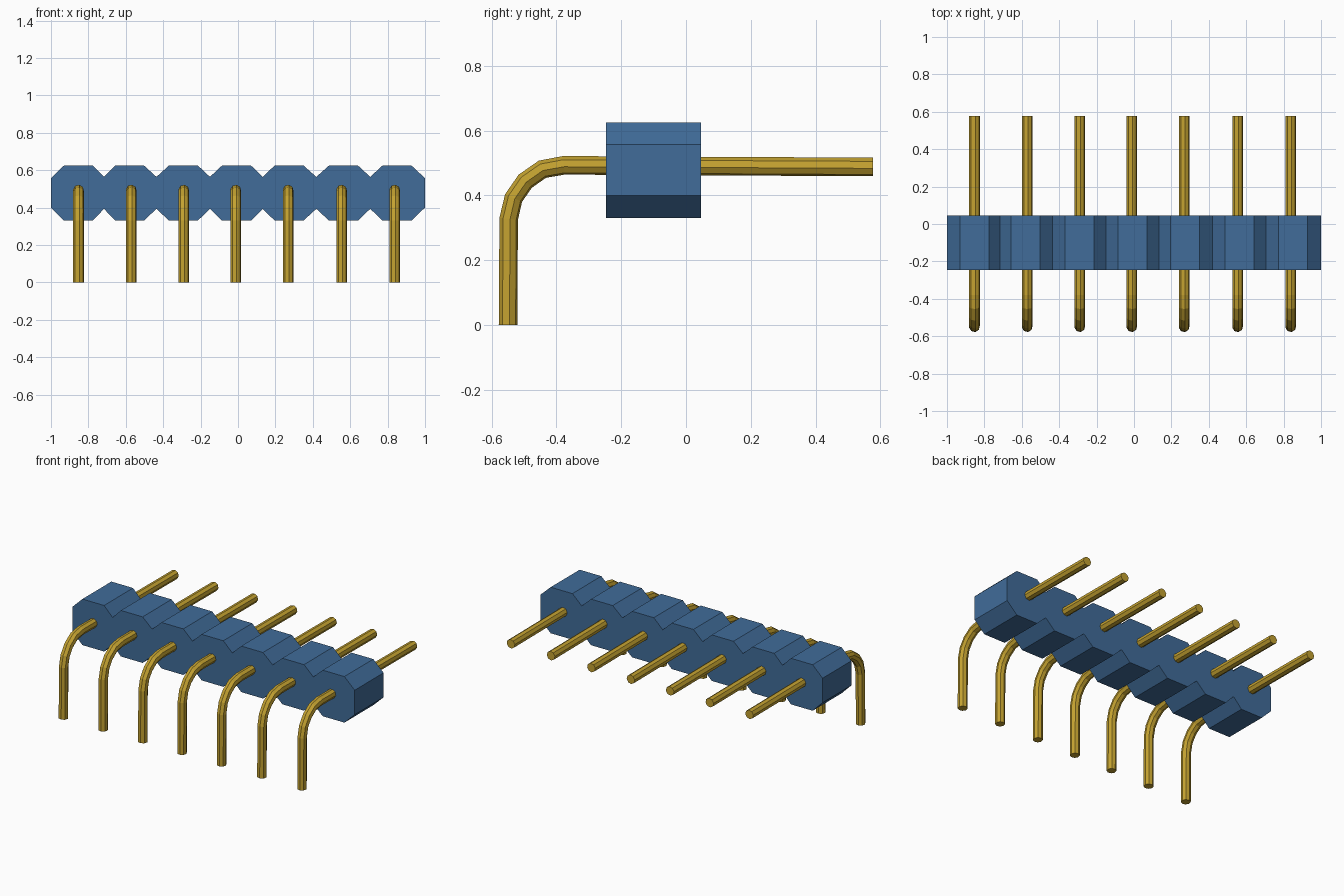
import bpy
import bmesh

cube = bpy.data.objects.get("Cube")
if cube:
    bpy.data.objects.remove(cube, do_unlink=True)


def make_material(name, rgb):
    mat = bpy.data.materials.new(name)
    mat.use_nodes = True
    mat.diffuse_color = (*rgb, 1)
    mat.node_tree.nodes["Principled BSDF"].inputs["Base Color"].default_value = (*rgb, 1)
    return mat


def add_object(name, mesh, mat):
    mesh.materials.clear()
    mesh.materials.append(mat)
    obj = bpy.data.objects.new(name, mesh)
    bpy.context.collection.objects.link(obj)
    return obj


blue = make_material("blue plastic", (0.052, 0.15, 0.32))
gold = make_material("gold metal", (0.55, 0.36, 0.03))

# Housing: a row of joined octagons, extruded from front to back
centres = [-0.853, -0.58, -0.292, -0.008, 0.273, 0.564, 0.85]
FLAT = 0.077
BOTTOM, LOW, HIGH, TOP = 0.33, 0.40, 0.557, 0.625
FRONT, BACK = -0.247, 0.046

valleys = [(a + b) / 2 for a, b in zip(centres, centres[1:])]
upper = [(-1, HIGH)]
lower = [(-1, LOW)]
for c, v in zip(centres, valleys + [1]):
    upper += [(c - FLAT, TOP), (c + FLAT, TOP), (v, HIGH + 0.007 * (v < 1))]
    lower += [(c - FLAT, BOTTOM), (c + FLAT, BOTTOM), (v, LOW - 0.007 * (v < 1))]

bm = bmesh.new()
face = bm.faces.new([bm.verts.new((x, FRONT, z)) for x, z in upper + lower[::-1]])
side = bmesh.ops.extrude_face_region(bm, geom=[face])["geom"]
bmesh.ops.translate(bm, vec=(0, BACK - FRONT, 0),
                    verts=[g for g in side if isinstance(g, bmesh.types.BMVert)])
bmesh.ops.recalc_face_normals(bm, faces=bm.faces)
mesh = bpy.data.meshes.new("housing")
bm.to_mesh(mesh)
bm.free()
add_object("housing", mesh, blue)

# Pins: eight-sided rods with a right-angle bend, passing through the housing
path = [(-0.549, 0), (-0.547, 0.328), (-0.532, 0.392), (-0.496, 0.444),
        (-0.443, 0.481), (-0.377, 0.493), (0.577, 0.488)]
curve = bpy.data.curves.new("pin_path", "CURVE")
curve.dimensions = "3D"
curve.bevel_depth = 0.029
curve.bevel_resolution = 2
curve.use_fill_caps = True
spline = curve.splines.new("POLY")
spline.use_smooth = False
spline.points.add(len(path) - 1)
for point, (y, z) in zip(spline.points, path):
    point.co = (0, y, z, 1)
    point.tilt = 0.15

helper = bpy.data.objects.new("pin_path", curve)
bpy.context.collection.objects.link(helper)
bpy.context.view_layer.update()
graph = bpy.context.evaluated_depsgraph_get()
pin_mesh = bpy.data.meshes.new_from_object(helper.evaluated_get(graph))
bpy.data.objects.remove(helper, do_unlink=True)

for i, x in enumerate([-0.853, -0.571, -0.29, -0.012, 0.268, 0.554, 0.838]):
    pin = add_object(f"pin_{i + 1}", pin_mesh, gold)
    pin.location.x = x
